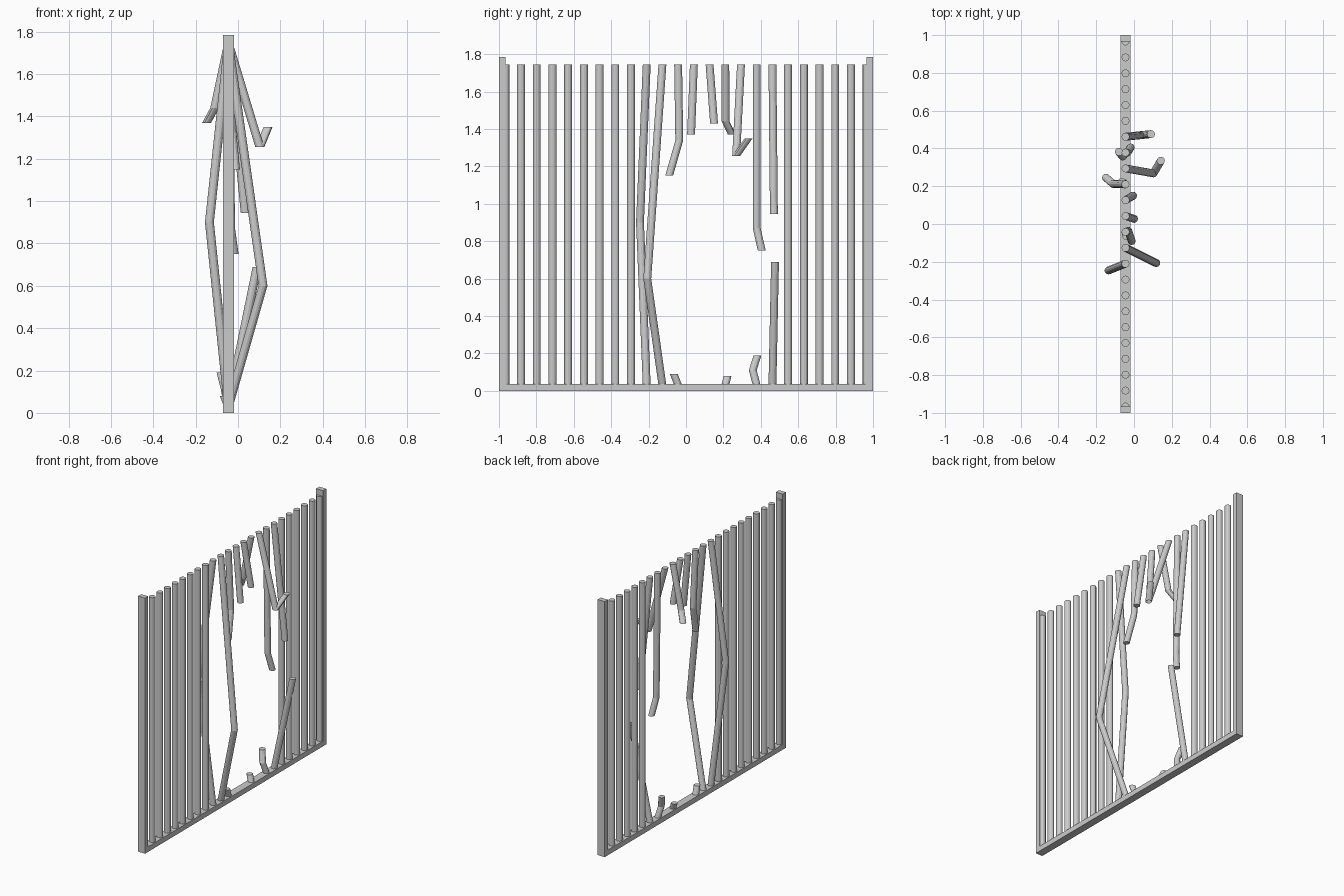
import bpy, bmesh, math

if "Cube" in bpy.data.objects:
    bpy.data.objects.remove(bpy.data.objects["Cube"])

PX, R, SIDES = -0.045, 0.021, 12      # fence plane, bar radius, facets
TOP, LOW = 1.745, 0.03


def box(name, size, loc):
    bpy.ops.mesh.primitive_cube_add(size=1, location=loc)
    ob = bpy.context.object
    ob.name = name
    ob.scale = size
    bpy.ops.object.transform_apply(location=False, rotation=False, scale=True)


def bar(name, path):
    """Bar swept through level rings, so every end is cut horizontally."""
    bm = bmesh.new()
    rings = []
    for x, y, z in path:
        rings.append([bm.verts.new((x + R * math.cos(2 * math.pi * k / SIDES),
                                    y + R * math.sin(2 * math.pi * k / SIDES), z))
                      for k in range(SIDES)])
    for a, b in zip(rings, rings[1:]):
        for k in range(SIDES):
            n = (k + 1) % SIDES
            bm.faces.new((a[k], a[n], b[n], b[k]))
    bm.faces.new(rings[0])
    bm.faces.new(rings[-1])
    bmesh.ops.recalc_face_normals(bm, faces=bm.faces[:])
    me = bpy.data.meshes.new(name)
    bm.to_mesh(me)
    bm.free()
    bpy.context.collection.objects.link(bpy.data.objects.new(name, me))


# Frame: bottom rail and two end posts
box("bottom_rail", (0.054, 1.94, 0.036), (PX, 0, 0.018))
for s, side in ((-1, "left"), (1, "right")):
    box(side + "_post", (0.054, 0.035, 1.785), (PX, s * 0.9825, 0.8925))

# Bars bent aside but unbroken: middle point
bent = {9: (-0.135, -0.246, 0.9), 10: (0.118, -0.207, 0.6)}
# Broken bars hanging from the top
hanging = {
    11: [(-0.03, -0.036, 1.34), (-0.012, -0.09, 1.15)],
    12: [(0.0, 0.027, 1.37)],
    13: [(-0.005, 0.15, 1.43)],
    14: [(-0.11, 0.212, 1.44), (-0.148, 0.245, 1.37)],
    15: [(0.103, 0.268, 1.255), (0.142, 0.335, 1.35)],
    16: [(-0.035, 0.378, 0.87), (-0.018, 0.405, 0.75)],
    17: [(0.034, 0.47, 0.945)],
}
# Broken stubs left on the rail
stubs = {
    11: [(-0.04, -0.065, 0.09)],
    14: [(-0.065, 0.222, 0.08)],
    16: [(-0.06, 0.357, 0.11), (-0.08, 0.382, 0.19)],
    17: [(0.09, 0.476, 0.69)],
}

# Row of evenly spaced bars
for i in range(24):
    y = -0.966 + 0.084 * i
    top, low = (PX, y, TOP), (PX, y, LOW)
    if i in hanging:
        bar(f"hanging_bar_{i}", [top] + hanging[i])
        if i in stubs:
            bar(f"bar_stub_{i}", [low] + stubs[i])
    elif i in bent:
        bar(f"bent_bar_{i}", [low, bent[i], top])
    else:
        bar(f"bar_{i}", [low, top])
